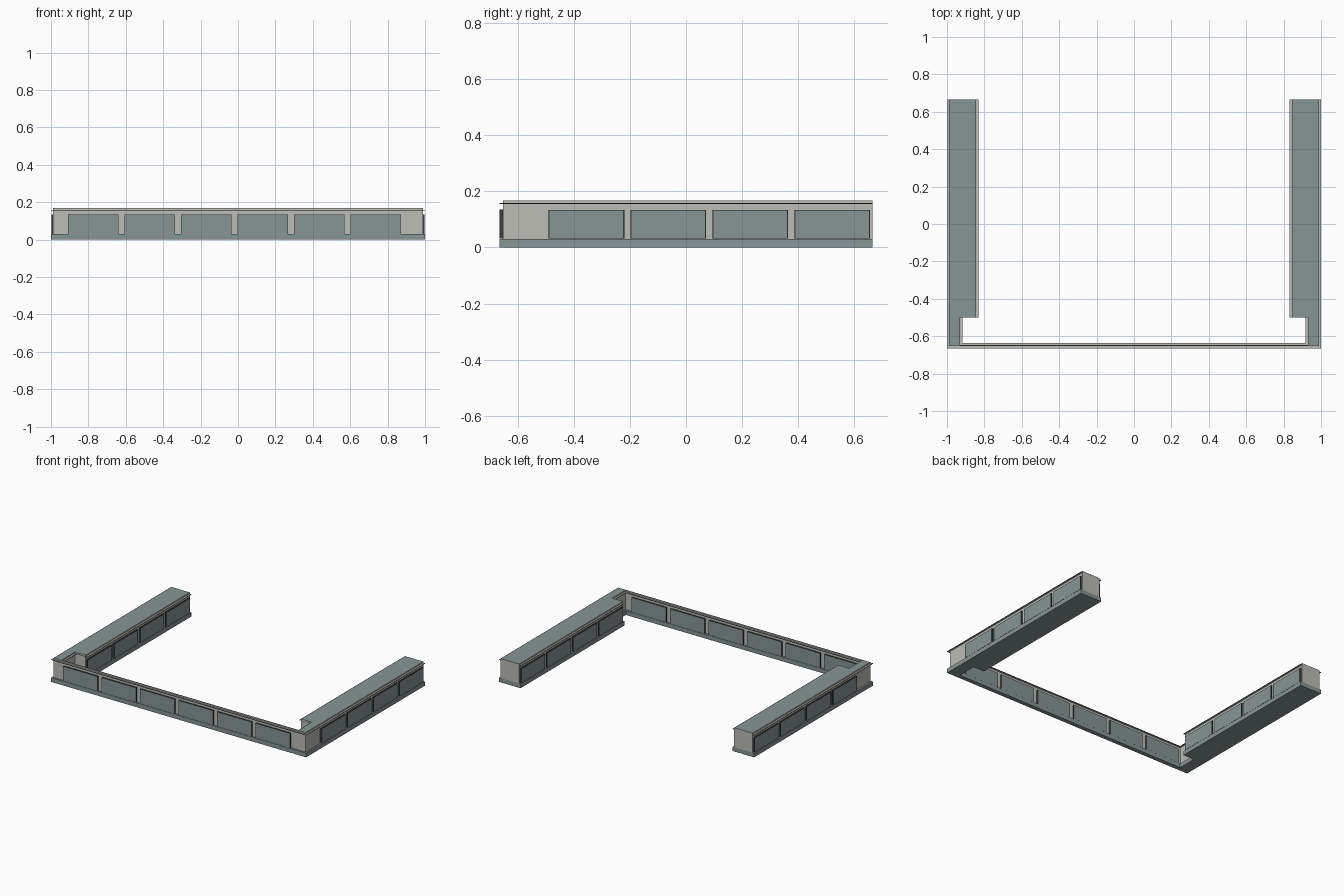
import bpy, bmesh

if "Cube" in bpy.data.objects:
    bpy.data.objects.remove(bpy.data.objects["Cube"])


def material(name, rgb):
    m = bpy.data.materials.new(name)
    m.diffuse_color = (*rgb, 1)
    m.use_nodes = True
    m.node_tree.nodes["Principled BSDF"].inputs["Base Color"].default_value = m.diffuse_color
    return m


STONE = material("pale stone", (0.50, 0.51, 0.46))
SLATE = material("blue grey", (0.245, 0.30, 0.305))
DARK = material("dark edging", (0.04, 0.05, 0.05))
BACK, STEP, FRONT = 0.665, -0.50, -0.665


def finish(name, bm, mats, rule):
    """Turn a bmesh into an object, choosing each face colour by its normal."""
    bmesh.ops.recalc_face_normals(bm, faces=bm.faces[:])
    bm.normal_update()
    for f in bm.faces:
        f.material_index = rule(f.normal)
    me = bpy.data.meshes.new(name)
    bm.to_mesh(me)
    bm.free()
    for m in mats:
        me.materials.append(m)
    ob = bpy.data.objects.new(name, me)
    bpy.context.collection.objects.link(ob)
    return ob


def u_prism(name, inset, z0, z1, mats, rule):
    """Extruded U-shaped footprint; inset pulls the long edges inwards."""
    i = inset
    half = [(1 - i, FRONT + i), (1 - i, BACK), (0.832 + i, BACK),
            (0.832 + i, STEP), (0.917 + i, STEP), (0.917 + i, -0.635 - i)]
    outline = half + [(-x, y) for x, y in reversed(half)]
    bm = bmesh.new()
    f = bm.faces.new([bm.verts.new((x, y, z0)) for x, y in outline])
    top = bmesh.ops.extrude_face_region(bm, geom=[f])["geom"]
    for v in top:
        if isinstance(v, bmesh.types.BMVert):
            v.co.z = z1
    return finish(name, bm, mats, rule)


def box(bm, lo, hi):
    vs = bmesh.ops.create_cube(bm, size=1)["verts"]
    for v in vs:
        for k in range(3):
            v.co[k] = lo[k] if v.co[k] < 0 else hi[k]


# base plinth, wall with coloured roof, thin ledge under the parapet
u_prism("base", 0.0, 0, 0.03, [SLATE], lambda n: 0)
u_prism("wall", 0.012, 0.03, 0.168, [STONE, SLATE], lambda n: int(n.z > 0.5))
u_prism("ledge", 0.0, 0.155, 0.159, [STONE, DARK],
        lambda n: int(abs(n.z) < 0.5))

# rows of panels along the front wall, outside and inside
for name, y0, y1 in (("front_panels", FRONT + 0.001, FRONT + 0.0125),
                     ("inner_front_panels", -0.6475, -0.636)):
    bm = bmesh.new()
    for k in range(6):
        x = -0.908 + 0.302 * k
        box(bm, (x, y0, 0.031), (x + 0.27, y1, 0.135))
    finish(name, bm, [SLATE, DARK], lambda n: int(abs(n.y) < 0.5))

# rows of panels along both sides of each wing, with dark borders
for side in (-1, 1):
    for face, x_in, x_out in (("outer", 0.987, 0.998), ("inner", 0.845, 0.834)):
        label = ("left_" if side < 0 else "right_") + face
        plates, borders = bmesh.new(), bmesh.new()
        d = 0.0015 if x_out > x_in else -0.0015
        for k in range(4):
            y = -0.49 + 0.292 * k
            for bm, e, xo in ((plates, 0.004, x_out), (borders, 0, x_out - d)):
                xs = sorted((side * x_in, side * xo))
                box(bm, (xs[0], y + e, 0.031 + e / 2),
                    (xs[1], y + 0.27 - e, 0.134 - e / 2))
        finish(label + "_panels", plates, [SLATE, DARK],
               lambda n: int(abs(n.x) < 0.5))
        finish(label + "_panel_borders", borders, [DARK], lambda n: 0)
